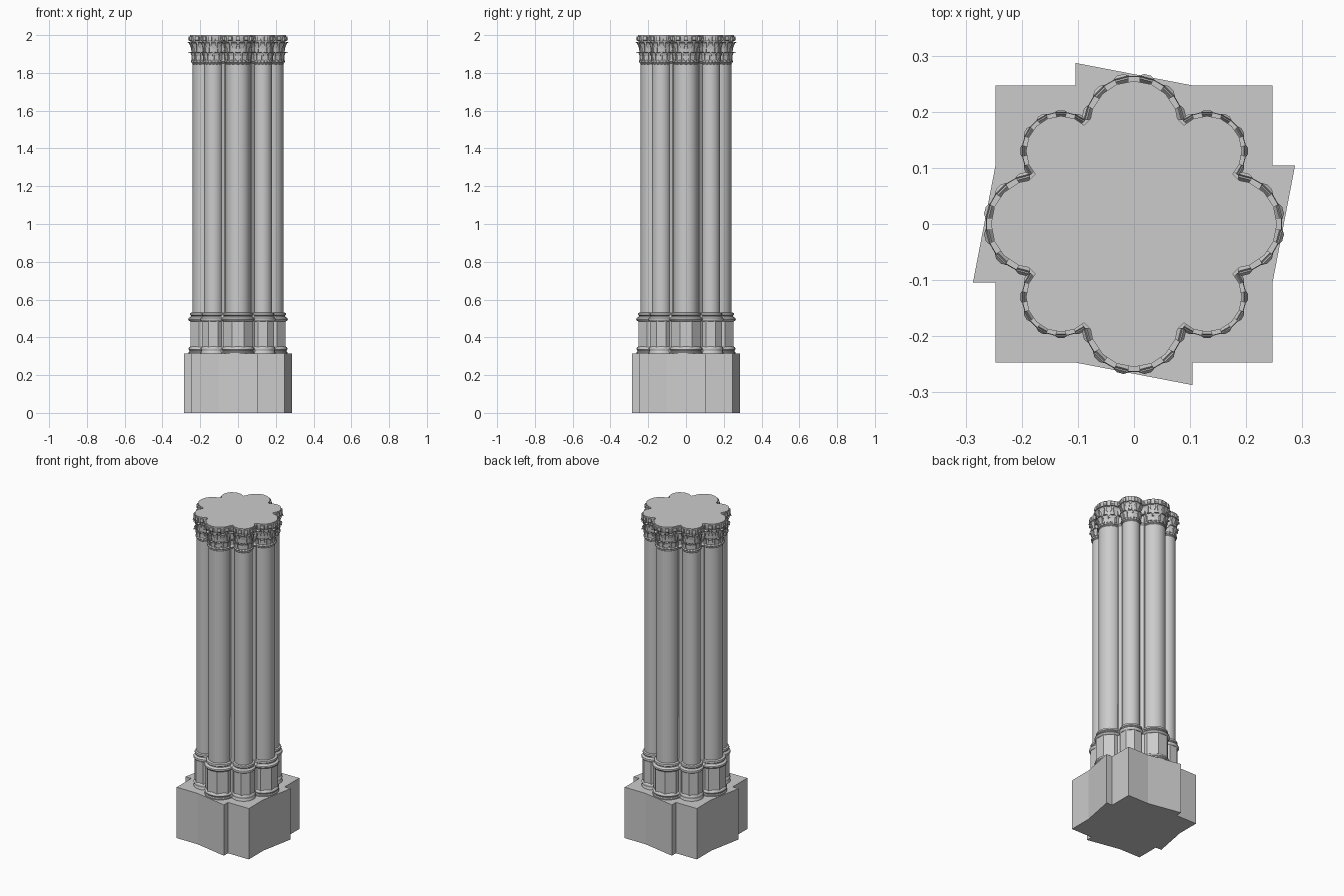
import bpy, bmesh
from math import sin, cos, pi, radians

if "Cube" in bpy.data.objects:
    bpy.data.objects.remove(bpy.data.objects["Cube"])

# Bay layout: four large shafts on the axes, four smaller ones on the diagonals
BAYS = [(k * pi / 4, 0.175 if k % 2 == 0 else 0.184, 1.0 if k % 2 == 0 else 0.78)
        for k in range(8)]


def make_object(name, bm, smooth=True):
    bmesh.ops.recalc_face_normals(bm, faces=bm.faces)
    me = bpy.data.meshes.new(name)
    bm.to_mesh(me)
    bm.free()
    ob = bpy.data.objects.new(name, me)
    bpy.context.collection.objects.link(ob)
    if smooth:
        bpy.ops.object.select_all(action='DESELECT')
        ob.select_set(True)
        bpy.context.view_layer.objects.active = ob
        bpy.ops.object.shade_smooth_by_angle(angle=radians(35))
    return ob


def lathe(bm, profile, segs, s=1.0, offset=0.0):
    """Closed solid of revolution from (radius, z) points."""
    rings = [[bm.verts.new((r * s * cos(offset + 2 * pi * i / segs),
                            r * s * sin(offset + 2 * pi * i / segs), z))
              for i in range(segs)] for r, z in profile]
    for a, b in zip(rings, rings[1:]):
        for i in range(segs):
            j = (i + 1) % segs
            bm.faces.new((a[i], a[j], b[j], b[i]))
    bm.faces.new(rings[0][::-1])
    bm.faces.new(rings[-1])


def rope(bm, radius, z, minor, strands, s):
    """Twisted ring below the leaves."""
    n, m = strands * 3, 8
    grid = []
    for i in range(n):
        u = 2 * pi * i / n
        row = []
        for j in range(m):
            v = 2 * pi * j / m
            d = minor * (1 + 0.25 * cos(strands * u + 2 * v))
            r = (radius + d * cos(v)) * s
            row.append(bm.verts.new((r * cos(u), r * sin(u), z + d * sin(v))))
        grid.append(row)
    for i in range(n):
        for j in range(m):
            a, b = grid[i], grid[(i + 1) % n]
            k = (j + 1) % m
            bm.faces.new((a[j], b[j], b[k], a[k]))


def leaf(bm, angle, path, s, thick=0.005):
    """Curling leaf: path of (radius, z, half width), thickened inwards."""
    rows = []
    for r, z, w in path:
        row = []
        for rr, y in ((r, -w), (r, w), (r - thick, w), (r - thick, -w)):
            x, y = rr * s, y * s
            row.append(bm.verts.new((x * cos(angle) - y * sin(angle),
                                     x * sin(angle) + y * cos(angle), z)))
        rows.append(row)
    for a, b in zip(rows, rows[1:]):
        for i in range(4):
            j = (i + 1) % 4
            bm.faces.new((a[i], a[j], b[j], b[i]))
    bm.faces.new(rows[0][::-1])
    bm.faces.new(rows[-1])


# Plinth: square crossed by two projecting arms
a, b, c = 0.104, 0.247, 0.287
quarter = [(c, -a), (c, a), (b, a), (b, b), (a, b)]
outline = []
for k in range(4):
    ca, sa = round(cos(k * pi / 2)), round(sin(k * pi / 2))
    outline += [(x * ca - y * sa, x * sa + y * ca) for x, y in quarter[1:]]
bm = bmesh.new()
bottom = bm.faces.new([bm.verts.new((x, y, 0)) for x, y in outline])
ext = bmesh.ops.extrude_face_region(bm, geom=[bottom], use_keep_orig=True)
for v in ext['geom']:
    if isinstance(v, bmesh.types.BMVert):
        v.co.z = 0.315
make_object("plinth", bm, smooth=False)

# Core filling the space between the shafts
bm = bmesh.new()
lathe(bm, [(0.208, 0.315), (0.208, 0.335), (0.2, 0.35), (0.2, 0.49), (0.206, 0.5),
           (0.188, 0.53), (0.186, 1.85), (0.194, 1.86), (0.188, 1.87),
           (0.192, 1.94), (0.203, 1.97), (0.203, 2.0)], 8, 1.0, pi / 8)
make_object("core", bm, smooth=False)

# Profiles, at the size of a large shaft
FOOT = [(0.087, 0.315), (0.087, 0.321), (0.083, 0.326), (0.083, 0.331), (0.087, 0.336),
        (0.087, 0.342), (0.083, 0.348), (0.076, 0.352)]
PEDESTAL = [(0.083, 0.345), (0.083, 0.485), (0.087, 0.49)]
RINGS = [(0.08, 0.485), (0.086, 0.489), (0.089, 0.495), (0.087, 0.502), (0.08, 0.506),
         (0.074, 0.510), (0.074, 0.514), (0.079, 0.518), (0.080, 0.523), (0.078, 0.529),
         (0.066, 0.532)]
SHAFT = [(0.065, 0.5), (0.065, 1.87)]
BELL = [(0.065, 1.845), (0.069, 1.849), (0.065, 1.853), (0.065, 1.87), (0.067, 1.91),
        (0.071, 1.945), (0.077, 1.97), (0.08, 1.976), (0.08, 2.0)]
LOW_LEAF = [(0.07, 1.868, 0.012), (0.071, 1.89, 0.013), (0.076, 1.904, 0.017),
            (0.085, 1.911, 0.011), (0.088, 1.905, 0.005)]
HIGH_LEAF = [(0.071, 1.9, 0.006), (0.074, 1.93, 0.009), (0.08, 1.95, 0.017),
             (0.089, 1.964, 0.014), (0.094, 1.957, 0.006)]
BLOCK = [(0.084, 1.968, 0.011), (0.089, 1.975, 0.011), (0.088, 1.992, 0.011)]


def build(kind, s):
    parts = []

    def add(part, profile, segs, smooth=True, offset=0.0):
        bm = bmesh.new()
        lathe(bm, profile, segs, s, offset)
        parts.append(make_object(kind + "_" + part, bm, smooth))

    add("foot_moulding", FOOT, 24)
    add("pedestal", PEDESTAL, 8, False, pi / 8)
    add("base_rings", RINGS, 24)
    add("shaft", SHAFT, 32)
    add("capital_bell", BELL, 16)

    bm = bmesh.new()
    rope(bm, 0.068, 1.861, 0.006, 20, s)
    parts.append(make_object(kind + "_rope_ring", bm))

    # Leaves only on the exposed side of each shaft
    bm = bmesh.new()
    step = pi / 6
    for i in range(-3, 4):
        leaf(bm, i * step, LOW_LEAF, s)
    for i in range(-3, 3):
        leaf(bm, (i + 0.5) * step, HIGH_LEAF, s)
    for i in range(-3, 4):
        leaf(bm, i * step, BLOCK, s, 0.012)
    parts.append(make_object(kind + "_capital_leaves", bm, False))
    return parts


# Place each kind of shaft around the core, sharing meshes
for kind, first in (("large", 0), ("small", 1)):
    originals = build(kind, BAYS[first][2])
    for n, (ang, dist, s) in enumerate(BAYS[first::2]):
        for src in originals:
            ob = src if n == 0 else src.copy()
            if n:
                bpy.context.collection.objects.link(ob)
            ob.location = (dist * cos(ang), dist * sin(ang), 0)
            ob.rotation_euler = (0, 0, ang)
